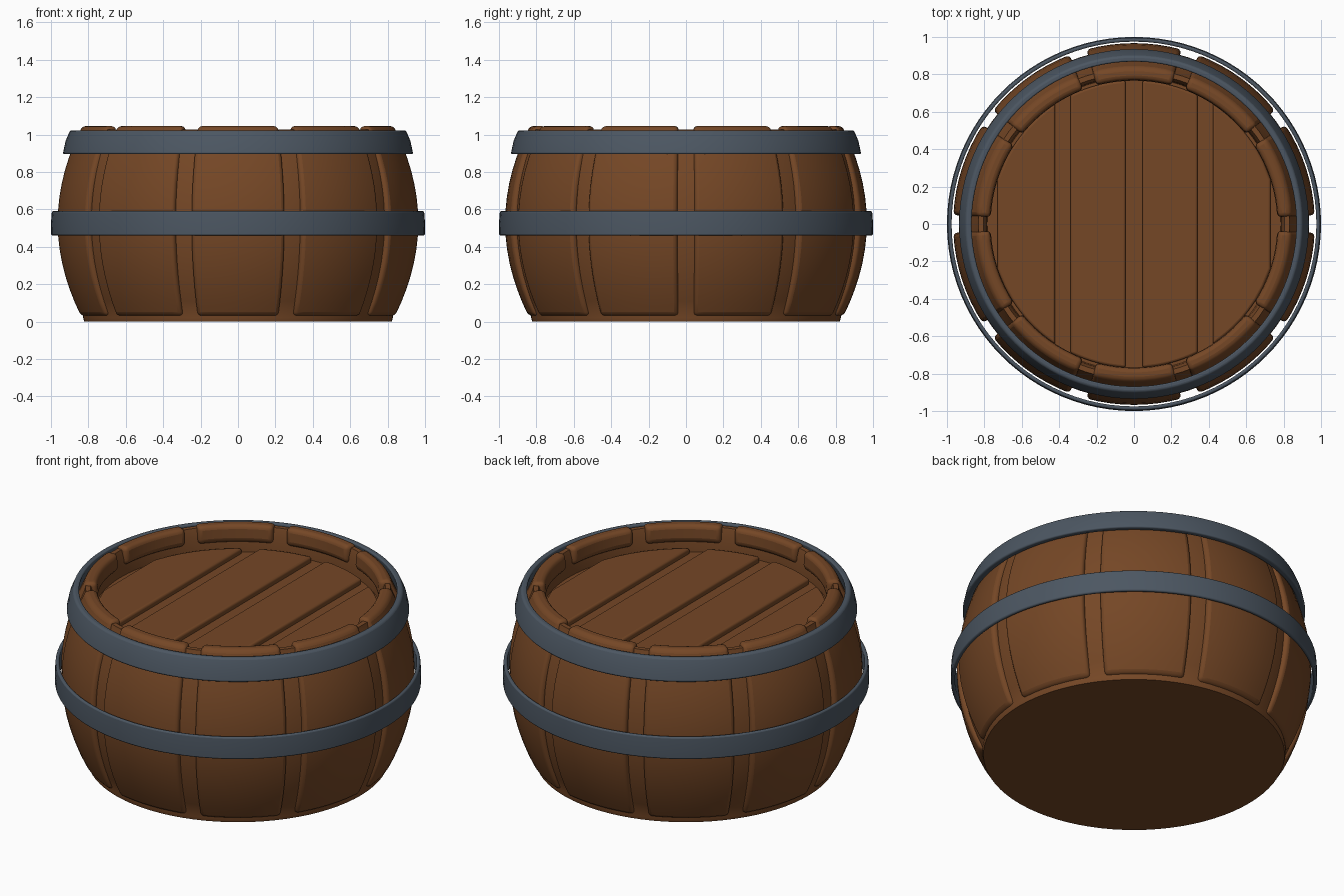
import bpy, bmesh, math

if "Cube" in bpy.data.objects:
    bpy.data.objects.remove(bpy.data.objects["Cube"])


def material(name, rgb):
    m = bpy.data.materials.new(name)
    m.diffuse_color = (*rgb, 1)
    m.use_nodes = True
    m.node_tree.nodes["Principled BSDF"].inputs["Base Color"].default_value = m.diffuse_color
    return m


wood = material("brown_wood", (0.178, 0.063, 0.019))
iron = material("blue_grey_iron", (0.072, 0.094, 0.122))


def finish(bm, name, mat, bevel=0.0, segments=3):
    bmesh.ops.recalc_face_normals(bm, faces=bm.faces)
    me = bpy.data.meshes.new(name)
    bm.to_mesh(me)
    bm.free()
    me.materials.append(mat)
    ob = bpy.data.objects.new(name, me)
    bpy.context.collection.objects.link(ob)
    if bevel:
        mod = ob.modifiers.new("rounding", 'BEVEL')
        mod.width, mod.segments = bevel, segments
        mod.limit_method, mod.angle_limit = 'ANGLE', math.radians(35)
    bpy.ops.object.select_all(action='DESELECT')
    ob.select_set(True)
    bpy.context.view_layer.objects.active = ob
    bpy.ops.object.shade_smooth_by_angle(angle=math.radians(40))
    return ob


def sweep(name, mat, profile, a0, a1, steps, closed=True, bevel=0.0):
    """Sweep an (r, z) profile about z, a full turn or a capped arc."""
    bm = bmesh.new()
    full = abs(a1 - a0) > 359
    rings = []
    for i in range(steps if full else steps + 1):
        a = math.radians(a0 + (a1 - a0) * i / steps)
        rings.append([bm.verts.new((r * math.cos(a), r * math.sin(a), z))
                      for r, z in profile])
    n = len(profile)
    for i in range(steps):
        p, q = rings[i], rings[(i + 1) % len(rings)]
        for j in range(n if closed else n - 1):
            k = (j + 1) % n
            bm.faces.new((p[j], p[k], q[k], q[j]))
    if not full:
        bm.faces.new(rings[0])
        bm.faces.new(rings[-1])
    elif not closed:
        bm.faces.new([r[0] for r in rings])
        bm.faces.new([r[-1] for r in rings])
    return finish(bm, name, mat, bevel)


def bulge(z):
    return 0.967 - 0.5 * (z - 0.53) ** 2


# Barrel body behind the staves, with the recess for the lid
levels = [0.04 + 0.96 * i / 14 for i in range(15)]
core = [(0.822, 0), (0.828, 0.02)]
core += [(bulge(z) - 0.018 - 0.012 * math.sin(math.pi * z), z) for z in levels]
core += [(0.832, 1.028), (0.805, 1.028), (0.79, 0.98), (0.785, 0.88)]
sweep("barrel_body", wood, core, 0, 360, 80, closed=False)

# Ten raised staves that fold over the rim
levels = [0.03 + 0.99 * i / 14 for i in range(15)]
stave = [(bulge(z), z) for z in levels] + [(0.838, 1.045), (0.772, 1.045),
                                           (0.765, 0.95), (0.81, 0.93)]
stave += [(bulge(z) - 0.08, z) for z in (0.85, 0.7, 0.5, 0.3, 0.15, 0.03)]
for i in range(10):
    c = 18 + 36 * i
    sweep("stave_%d" % (i + 1), wood, stave, c - 15.2, c + 15.2, 8, bevel=0.022)

# Iron hoops
sweep("middle_hoop", iron, [(0.999, 0.46), (1.0, 0.525), (0.995, 0.59),
                            (0.975, 0.59), (0.978, 0.46)], 0, 360, 96, bevel=0.008)
sweep("upper_hoop", iron, [(0.937, 0.895), (0.922, 0.965), (0.898, 1.022),
                           (0.866, 1.022), (0.90, 0.895)], 0, 360, 96, bevel=0.01)

# Lid planks trimmed to the round opening
R = 0.768
for i, (x0, x1) in enumerate([(-0.73, -0.422), (-0.34, -0.045),
                              (0.045, 0.34), (0.422, 0.73)]):
    bm = bmesh.new()
    xs = [x0 + (x1 - x0) * k / 8 for k in range(9)]
    outline = [(x, math.sqrt(R * R - x * x)) for x in xs]
    outline += [(x, -y) for x, y in reversed(outline)]
    face = bm.faces.new([bm.verts.new((x, y, 0.865)) for x, y in outline])
    top = bmesh.ops.extrude_face_region(bm, geom=[face])["geom"]
    for v in top:
        if isinstance(v, bmesh.types.BMVert):
            v.co.z = 0.912
    finish(bm, "lid_plank_%d" % (i + 1), wood, bevel=0.012)
